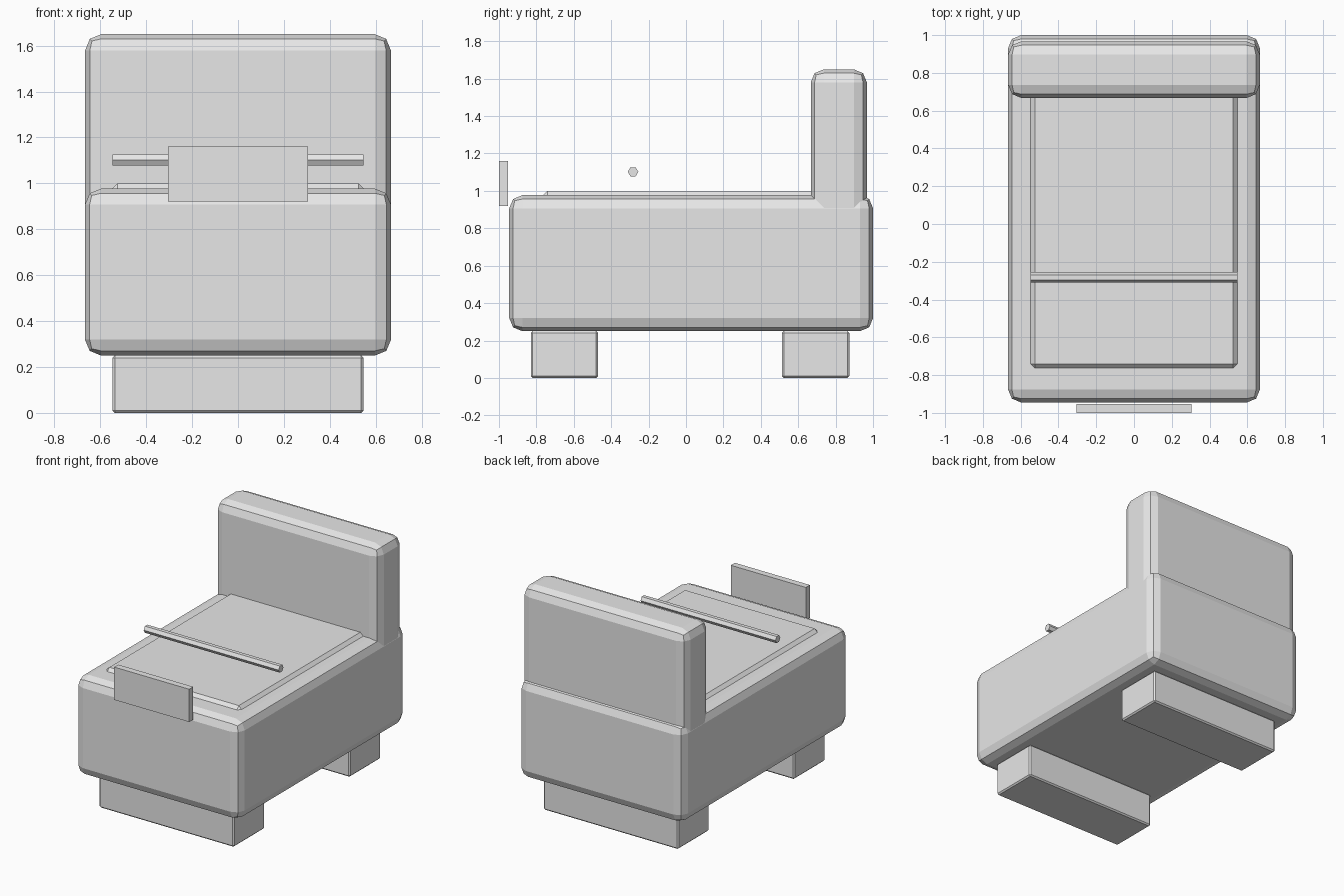
import bpy
import math

if "Cube" in bpy.data.objects:
    bpy.data.objects.remove(bpy.data.objects["Cube"])

grey = bpy.data.materials.new("light_grey")
grey.diffuse_color = (0.8, 0.8, 0.8, 1)
grey.use_nodes = True
grey.node_tree.nodes["Principled BSDF"].inputs["Base Color"].default_value = grey.diffuse_color


def box(name, x, y, z, bevel=0.0, segments=1):
    """Box spanning +-x and the given y and z ranges, with bevelled edges."""
    bpy.ops.mesh.primitive_cube_add(
        size=1, location=(0, sum(y) / 2, sum(z) / 2))
    ob = bpy.context.object
    ob.name = name
    ob.scale = (2 * x, y[1] - y[0], z[1] - z[0])
    bpy.ops.object.transform_apply(location=False, rotation=False, scale=True)
    ob.data.materials.append(grey)
    if bevel:
        mod = ob.modifiers.new("bevel", 'BEVEL')
        mod.width = bevel
        mod.segments = segments
    return ob


# Main padded body and backrest
box("body", 0.667, (-0.945, 1.0), (0.25, 0.977), 0.07, 2)
box("backrest", 0.666, (0.667, 0.967), (0.72, 1.65), 0.07, 2)

# Thin raised pad on the seat
box("seat_pad", 0.55, (-0.765, 0.80), (0.94, 1.0), 0.025)

# Front and rear feet
for name, y in (("front_foot", (-0.83, -0.47)), ("rear_foot", (0.513, 0.873))):
    box(name, 0.547, y, (0.0, 0.25), 0.01)

# Front plate
box("front_plate", 0.304, (-1.0, -0.953), (0.92, 1.16))

# Six-sided cross bar
bpy.ops.mesh.primitive_cylinder_add(
    vertices=6, radius=0.028, depth=1.094, location=(0, -0.283, 1.102),
    rotation=(0, math.pi / 2, 0))
bar = bpy.context.object
bar.name = "cross_bar"
bar.data.materials.append(grey)
